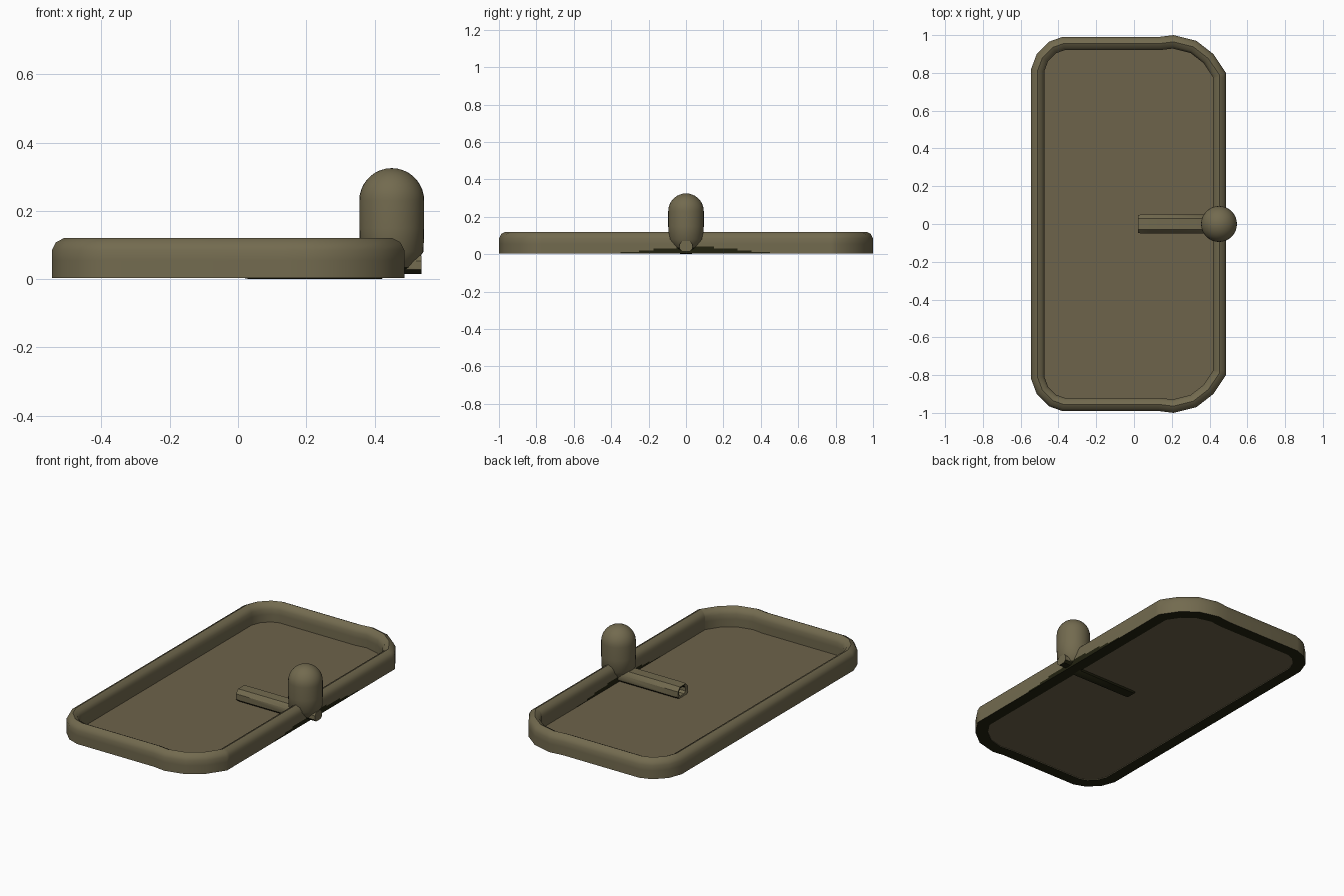
import bpy, bmesh, math
from mathutils import Vector

if "Cube" in bpy.data.objects:
    bpy.data.objects.remove(bpy.data.objects["Cube"])


def material(name, rgb):
    m = bpy.data.materials.new(name)
    m.diffuse_color = (*rgb, 1)
    m.use_nodes = True
    m.node_tree.nodes["Principled BSDF"].inputs["Base Color"].default_value = m.diffuse_color
    return m


OLIVE = material("olive stone", (0.17, 0.145, 0.078))
BROWN = material("brown stone", (0.155, 0.125, 0.07))
DARK = material("dark olive", (0.016, 0.016, 0.005))


def finish(name, bm, mats, angle=50, rule=None):
    bmesh.ops.recalc_face_normals(bm, faces=bm.faces)
    bm.normal_update()
    if rule:
        for f in bm.faces:
            f.material_index = rule(f)
    me = bpy.data.meshes.new(name)
    bm.to_mesh(me)
    bm.free()
    for m in mats:
        me.materials.append(m)
    ob = bpy.data.objects.new(name, me)
    bpy.context.collection.objects.link(ob)
    bpy.ops.object.select_all(action='DESELECT')
    bpy.context.view_layer.objects.active = ob
    ob.select_set(True)
    bpy.ops.object.shade_smooth_by_angle(angle=math.radians(angle))
    return ob


def loft(bm, rings, closed=False):
    """Bridge consecutive rings of points with quads; returns vertex rings."""
    vs = [[bm.verts.new(p) for p in r] for r in rings]
    n = len(vs[0])
    pairs = list(zip(vs, vs[1:])) + ([(vs[-1], vs[0])] if closed else [])
    for a, b in pairs:
        for i in range(n):
            j = (i + 1) % n
            bm.faces.new((a[i], a[j], b[j], b[i]))
    return vs


# Basin outline: back half mirrored to the front, right side finely divided
half = [(.487, .8), (.42, .9), (.33, .97), (.21, 1.0), (.13, .99),
        (-.38, .99), (-.45, .965), (-.515, .9), (-.545, .82)]
outline = half + [(x, -y) for x, y in reversed(half)]
outline += [(.487, -.8 + .025 * i) for i in range(1, 64)]


def inset(d):
    pts = [Vector(p) for p in outline]
    out = []
    for i, p in enumerate(pts):
        a = (p - pts[i - 1]).normalized()
        b = (pts[(i + 1) % len(pts)] - p).normalized()
        na, nb = Vector((-a.y, a.x)), Vector((-b.y, b.x))
        out.append(p + (na + nb) * d / (1 + na.dot(nb)))
    return out


# Raised rim swept round the outline, with stained underside and base
profile = [(0, .004), (0, .012), (0, .02), (0, .03), (0, .04), (0, .055),
           (0, .085), (.012, .108), (.035, .12), (.058, .108), (.07, .085),
           (.07, .055), (.07, .04), (.07, .03), (.07, .02), (.07, .012), (.07, .004)]


def rim_rule(f):
    c = f.calc_center_median()
    if f.normal.z < -.5:
        return 1
    stain = .045 * (1 - abs(c.y - .05) / .48)
    return int(c.x > .4 and c.z < stain)


bm = bmesh.new()
loft(bm, [[(p.x, p.y, z) for p in inset(d)] for d, z in profile], closed=True)
finish("basin_rim", bm, [OLIVE, DARK], rule=rim_rule)

# Flat basin floor
bm = bmesh.new()
bm.faces.new([bm.verts.new((p.x, p.y, .008)) for p in inset(.068)])
floor = finish("basin_floor", bm, [BROWN])

# Tap column with domed top and tapered foot
prof = [(.045, .02), (.06, .035), (.093, .08), (.095, .15)]
prof += [(.095 * math.cos(t), .23 + .095 * math.sin(t))
         for t in (math.radians(10 * k) for k in range(9))]
bm = bmesh.new()
rings = loft(bm, [[(.45 + r * math.cos(k * math.pi / 16), r * math.sin(k * math.pi / 16), z)
                   for k in range(32)] for r, z in prof])
bm.faces.new(rings[0])
top = bm.verts.new((.45, 0, .325))
for i in range(32):
    bm.faces.new((rings[-1][i], rings[-1][(i + 1) % 32], top))
finish("tap_column", bm, [OLIVE, DARK], rule=lambda f: int(f.calc_center_median().z < .055))

# Spout running through the column, with a hollow tip
section = [(-.03, 0), (.03, 0), (.05, .02), (.05, .055), (.03, .078),
           (-.03, .078), (-.05, .055), (-.05, .02)]


def spout_ring(x, s, cz=.042):
    return [(x, y * s, cz + (z - cz) * s) for y, z in section]


bm = bmesh.new()
rings = loft(bm, [spout_ring(.08, .6), spout_ring(.025, .6), spout_ring(.02, .95),
                  spout_ring(.04, 1), spout_ring(.42, 1), spout_ring(.44, .7, .05),
                  spout_ring(.537, .7, .05)])
bm.faces.new(rings[0])
bm.faces.new(rings[-1])


def spout_rule(f):
    c = f.calc_center_median()
    return int(f.normal.z < -.3 or .03 < c.x < .09 and abs(f.normal.x) > .9)


finish("tap_spout", bm, [OLIVE, DARK], angle=40, rule=spout_rule)
